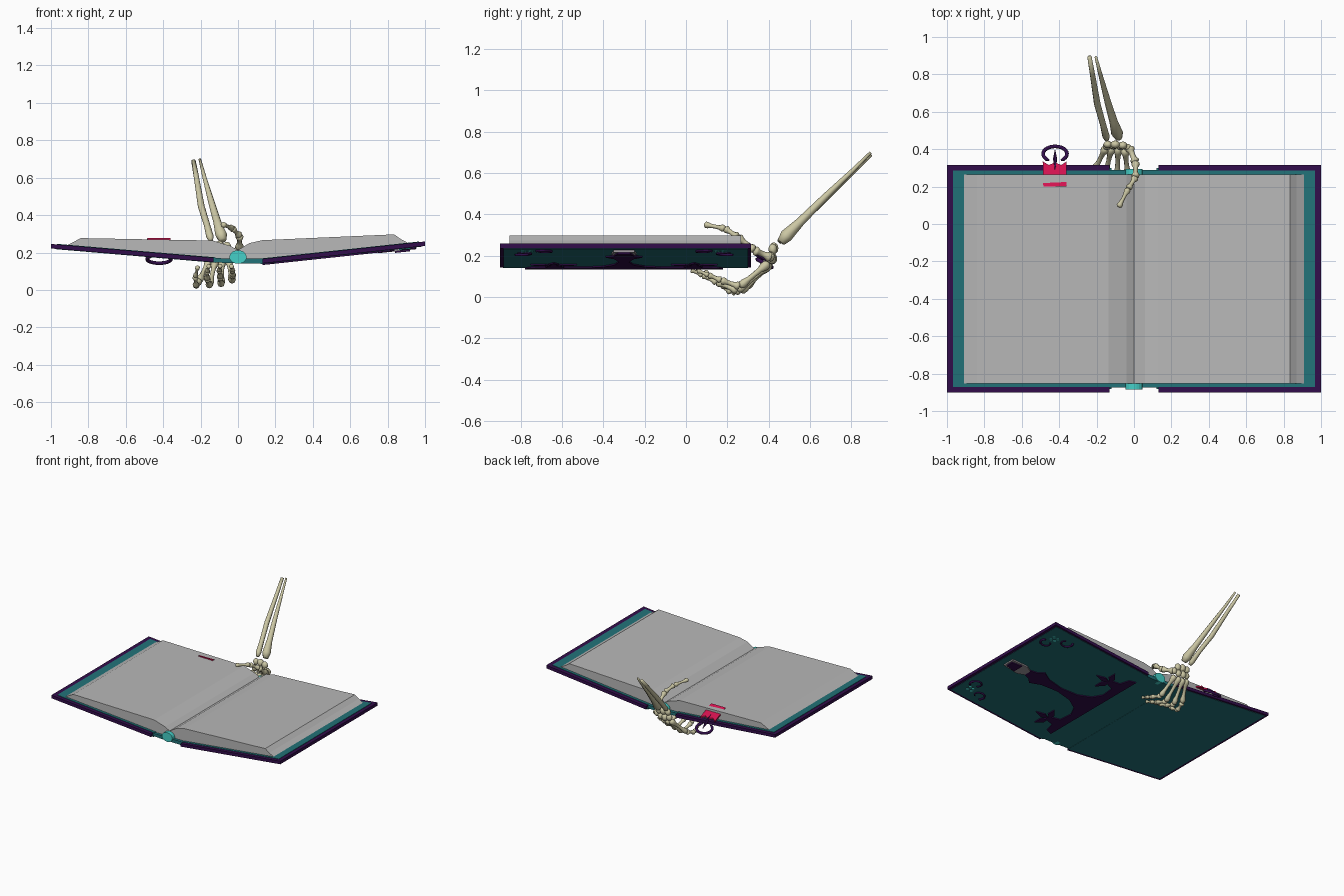
import bpy, bmesh, math
from mathutils import Vector

if "Cube" in bpy.data.objects:
    bpy.data.objects.remove(bpy.data.objects["Cube"])


def material(name, rgb):
    m = bpy.data.materials.new(name)
    m.diffuse_color = (*rgb, 1)
    m.use_nodes = True
    m.node_tree.nodes["Principled BSDF"].inputs["Base Color"].default_value = m.diffuse_color
    return m


PURPLE = material("dark purple", (0.032, 0.004, 0.07))
TEAL = material("teal", (0.016, 0.17, 0.19))
CYAN = material("cyan", (0.06, 0.63, 0.58))
PAGE = material("page grey", (0.48, 0.48, 0.48))
BONE = material("bone", (0.60, 0.57, 0.37))
RED = material("crimson", (0.65, 0.006, 0.08))
STEEL = material("steel grey", (0.36, 0.33, 0.36))


def finish(name, bm, mat, smooth=False):
    bmesh.ops.recalc_face_normals(bm, faces=bm.faces)
    me = bpy.data.meshes.new(name)
    bm.to_mesh(me)
    bm.free()
    me.materials.append(mat)
    ob = bpy.data.objects.new(name, me)
    bpy.context.collection.objects.link(ob)
    if smooth:
        for p in me.polygons:
            p.use_smooth = True
    return ob


def prism(name, lower, upper, mat):
    """Solid between two matching outlines of 3D points."""
    bm = bmesh.new()
    a = [bm.verts.new(p) for p in lower]
    b = [bm.verts.new(p) for p in upper]
    n = len(a)
    bm.faces.new(a)
    bm.faces.new(b[::-1])
    for i in range(n):
        bm.faces.new((a[i], a[(i + 1) % n], b[(i + 1) % n], b[i]))
    return finish(name, bm, mat)


def along_y(name, profile, y0, y1, mat):
    return prism(name, [(x, y0, z) for x, z in profile], [(x, y1, z) for x, z in profile], mat)


def tube(bm, pts, radii, sides=8):
    """Round tube through points with a radius at each point."""
    pts = [Vector(p) for p in pts]
    rings = []
    u = None
    for i, p in enumerate(pts):
        d = (pts[min(i + 1, len(pts) - 1)] - pts[max(i - 1, 0)]).normalized()
        u = (d.orthogonal() if u is None else u - d * u.dot(d)).normalized()
        v = d.cross(u)
        rings.append([bm.verts.new(p + radii[i] * (u * math.cos(k * math.tau / sides) + v * math.sin(k * math.tau / sides)))
                      for k in range(sides)])
    for r, s in zip(rings, rings[1:]):
        for k in range(sides):
            bm.faces.new((r[k], r[(k + 1) % sides], s[(k + 1) % sides], s[k]))
    bm.faces.new(rings[0][::-1])
    bm.faces.new(rings[-1])


def small_bone(bm, p, q, r):
    """Finger bone: knobbly ends and a thin shaft."""
    p, q = Vector(p), Vector(q)
    ts = (0, 0.06, 0.16, 0.3, 0.5, 0.7, 0.84, 0.94, 1)
    rs = (0.5, 0.95, 1, 0.65, 0.55, 0.62, 0.9, 0.9, 0.5)
    tube(bm, [p.lerp(q, t) for t in ts], [r * k for k in rs])


def knob(bm, p, r):
    g = bmesh.ops.create_uvsphere(bm, u_segments=10, v_segments=6, radius=r)
    for v in g["verts"]:
        v.co = Vector((v.co.x, v.co.y * 0.85, v.co.z * 1.1)) + Vector(p)


# ---- covers: purple boards with teal plates inside and out ----
def under(x):
    """Height of the cover underside at x."""
    return 0.142 + (x - 0.13) * 0.107 if x > 0 else 0.148 + (-x - 0.13) * 0.085


def board(name, x0, x1, y0, y1, lo, hi, mat):
    prof = [(x0, under(x0) + lo), (x1, under(x1) + lo), (x1, under(x1) + hi), (x0, under(x0) + hi)]
    return along_y(name, prof, y0, y1, mat)


for side, s in (("left", -1), ("right", 1)):
    board(side + "_cover_board", s * 0.13, s, -0.9, 0.315, 0, 0.024, PURPLE)
    board(side + "_endpaper", s * 0.12, s * 0.968, -0.872, 0.285, 0.01, 0.027, TEAL)
    board(side + "_outer_panel", s * 0.12, s * 0.98, -0.882, 0.3, -0.002, 0.01, TEAL)
along_y("spine", [(-0.13, 0.147), (0, 0.142), (0.13, 0.141), (0.13, 0.167), (0, 0.168), (-0.13, 0.17)],
        -0.875, 0.29, TEAL)

# ---- headbands at both ends of the spine ----
oval = [(0.046 * math.cos(i * math.tau / 20), 0.176 + 0.036 * math.sin(i * math.tau / 20)) for i in range(20)]
along_y("front_headband", oval, -0.885, -0.84, CYAN)
along_y("back_headband", oval, 0.25, 0.295, CYAN)

# ---- page blocks ----
along_y("left_pages", [(0, 0.165), (0, 0.213), (-0.04, 0.235), (-0.135, 0.264), (-0.84, 0.277),
                       (-0.912, 0.24), (-0.912, 0.232), (-0.13, 0.165)], -0.853, 0.265, PAGE)
along_y("right_pages", [(0, 0.165), (0.13, 0.162), (0.908, 0.245), (0.908, 0.252), (0.87, 0.272),
                        (0.835, 0.297), (0.13, 0.266), (0.06, 0.25), (0, 0.213)], -0.853, 0.265, PAGE)


# ---- ornaments on the right cover underside ----
def plate(name, outline, mat, depth=0.009):
    return prism(name, [(x, y, under(x) - depth) for x, y in outline],
                 [(x, y, under(x) + 0.002) for x, y in outline], mat)


MID = -0.3
half = [(0.13, 0.48), (0.18, 0.46), (0.20, 0.38), (0.28, 0.36), (0.28, 0.32), (0.20, 0.29), (0.19, 0.18),
        (0.23, 0.10), (0.32, 0.045), (0.45, 0.025), (0.58, 0.045), (0.66, 0.09), (0.70, 0.05), (0.77, 0.03)]
plate("spine_hinge_plate", [(x, MID + v) for x, v in half] + [(x, MID - v) for x, v in half[::-1]], PURPLE)


def diamond(name, x, y, ang, length, width, mat, depth=0.009):
    c, s = math.cos(ang), math.sin(ang)
    pts = [(0, 0), (length * 0.45, width / 2), (length, 0), (length * 0.45, -width / 2)]
    plate(name, [(x + a * c - b * s, y + a * s + b * c) for a, b in pts], mat, depth)


for s, side in ((1, "back"), (-1, "front")):
    # finials of the hinge plate
    for ang in (-70, 0, 70):
        diamond(side + "_finial", 0.265, MID + s * 0.34, math.radians(ang), 0.12, 0.05, PURPLE)
    # scrolls in the outer corners, with a cluster of studs
    bm = bmesh.new()
    for cx, cy, a0 in ((0.80, 0.49, 90), (0.90, 0.39, 0)):
        pts = []
        for i in range(15):
            a = math.radians(a0 + (i * 20 if a0 else -i * 20) + 45)
            r = 0.05 - 0.0016 * i
            x = cx + r * math.cos(a)
            pts.append((x, MID + s * (cy + r * math.sin(a)), under(x) - 0.004))
        tube(bm, pts, [0.009 - 0.0003 * i for i in range(15)], 6)
    finish(side + "_corner_scroll", bm, PURPLE, True)
    for dx, dy in ((0, 0), (0.03, 0.03), (0.03, -0.005), (-0.005, 0.03)):
        diamond(side + "_corner_stud", 0.865 + dx, MID + s * (0.455 + dy), 0, 0.026, 0.026, CYAN, 0.007)

# ---- clasp on the outer edge ----
plate("clasp_plate", [(0.75, MID - 0.03), (0.80, MID - 0.06), (0.93, MID - 0.05), (0.93, MID + 0.05),
                      (0.80, MID + 0.06), (0.75, MID + 0.03)], STEEL, 0.012)
plate("clasp_bar", [(0.84, MID - 0.045), (0.92, MID - 0.03), (0.92, MID + 0.03), (0.84, MID + 0.045)], PURPLE, 0.02)

# ---- ribbon with its ring pendant ----
rib = [(-0.485, 0.2), (-0.36, 0.2), (-0.36, 0.335), (-0.39, 0.315), (-0.422, 0.33), (-0.455, 0.315), (-0.488, 0.335)]


def rib_z(y):
    return 0.278 - (y - 0.2) * 0.4


prism("ribbon", [(x, y, rib_z(y) - 0.012) for x, y in rib], [(x, y, rib_z(y)) for x, y in rib], RED)
bm = bmesh.new()
ring = []
for i in range(21):
    a = math.radians(-60 + i * 15)
    y = 0.375 + 0.04 * math.sin(a)
    ring.append((-0.422 + 0.064 * math.cos(a), y, 0.165 - (y - 0.375) * 0.55))
tube(bm, ring, [0.005] + [0.01] * 19 + [0.005], 8)
finish("ribbon_ring", bm, PURPLE, True)
bm = bmesh.new()
tube(bm, [(-0.422, 0.29, 0.24), (-0.422, 0.32, 0.225), (-0.422, 0.35, 0.2), (-0.422, 0.395, 0.17)],
     [0.003, 0.008, 0.011, 0.002], 6)
finish("ribbon_spike", bm, PURPLE)

# ---- skeleton forearm ----
bm = bmesh.new()
tube(bm, [(-0.238, 0.893, 0.69), (-0.222, 0.8, 0.60), (-0.196, 0.64, 0.445), (-0.165, 0.53, 0.345),
          (-0.15, 0.47, 0.285), (-0.145, 0.45, 0.265)], [0.012, 0.014, 0.018, 0.017, 0.02, 0.012])
finish("forearm_outer_bone", bm, BONE, True)
bm = bmesh.new()
tube(bm, [(-0.204, 0.893, 0.698), (-0.18, 0.8, 0.605), (-0.145, 0.67, 0.48), (-0.11, 0.55, 0.36),
          (-0.09, 0.485, 0.295), (-0.082, 0.46, 0.265)], [0.007, 0.011, 0.017, 0.022, 0.032, 0.02])
finish("forearm_inner_bone", bm, BONE, True)

# ---- wrist bones ----
bm = bmesh.new()
for p, r in (((-0.14, 0.425, 0.235), 0.023), ((-0.10, 0.425, 0.235), 0.026), ((-0.06, 0.42, 0.23), 0.025),
             ((-0.145, 0.415, 0.19), 0.023), ((-0.11, 0.42, 0.185), 0.025), ((-0.07, 0.415, 0.185), 0.024),
             ((-0.035, 0.41, 0.195), 0.022)):
    knob(bm, p, r)
finish("wrist_bones", bm, BONE, True)

# ---- fingers gripping the underside: wrist, knuckle, two joints, tip ----
fingers = {
    "little": [(-0.15, 0.41, 0.165), (-0.21, 0.29, 0.045), (-0.225, 0.22, 0.022), (-0.228, 0.15, 0.07), (-0.215, 0.09, 0.125)],
    "ring": [(-0.12, 0.41, 0.16), (-0.152, 0.265, 0.024), (-0.165, 0.17, 0.06), (-0.165, 0.1, 0.1), (-0.155, 0.05, 0.13)],
    "middle": [(-0.085, 0.41, 0.16), (-0.09, 0.25, 0.03), (-0.095, 0.15, 0.07), (-0.1, 0.08, 0.105), (-0.095, 0.025, 0.13)],
    "index": [(-0.05, 0.40, 0.165), (-0.032, 0.26, 0.05), (-0.028, 0.17, 0.08), (-0.03, 0.11, 0.105), (-0.035, 0.055, 0.128)],
    "thumb": [(-0.025, 0.41, 0.19), (0.008, 0.33, 0.225), (0.008, 0.25, 0.29), (-0.03, 0.19, 0.33), (-0.082, 0.09, 0.35)],
}
for name, pts in fingers.items():
    bm = bmesh.new()
    for i, (p, q) in enumerate(zip(pts, pts[1:])):
        small_bone(bm, p, q, (0.022, 0.02, 0.017, 0.014)[i] + (0.003 if name == "thumb" else 0))
    finish(name + "_finger_bones", bm, BONE, True)
